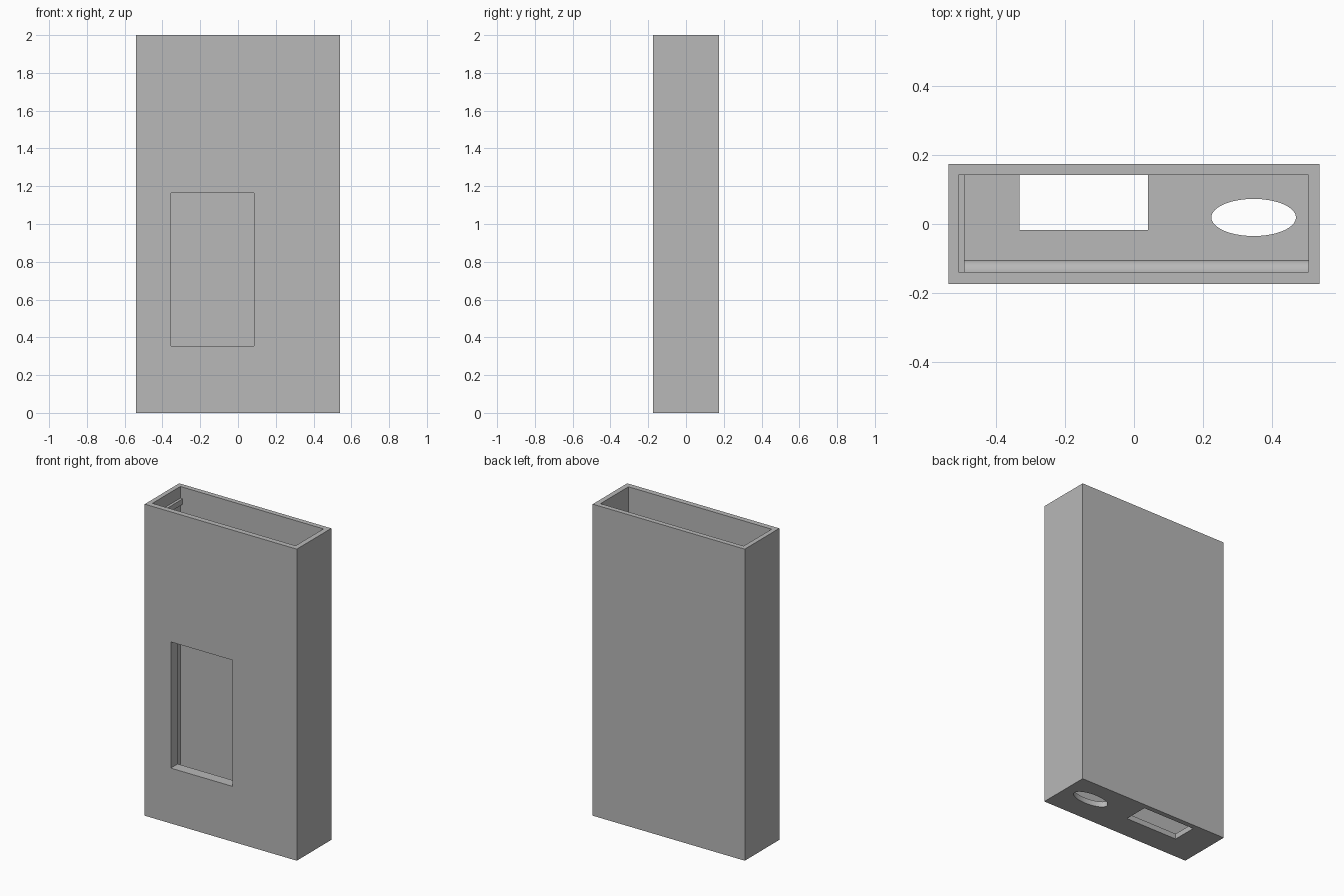
import bpy
import bmesh
from math import cos, sin, pi

old = bpy.data.objects.get("Cube")
if old:
    bpy.data.objects.remove(old, do_unlink=True)

grey = bpy.data.materials.new("plain grey")
grey.use_nodes = True
colour = (0.48, 0.48, 0.48, 1)
grey.diffuse_color = colour
grey.node_tree.nodes["Principled BSDF"].inputs["Base Color"].default_value = colour


def prism(name, outline, offset):
    """Close an outline of 3D points and extrude it along an offset."""
    bm = bmesh.new()
    face = bm.faces.new([bm.verts.new(p) for p in outline])
    ext = bmesh.ops.extrude_face_region(bm, geom=[face])
    verts = [v for v in ext["geom"] if isinstance(v, bmesh.types.BMVert)]
    bmesh.ops.translate(bm, verts=verts, vec=offset)
    bmesh.ops.recalc_face_normals(bm, faces=bm.faces[:])
    mesh = bpy.data.meshes.new(name)
    bm.to_mesh(mesh)
    bm.free()
    mesh.materials.append(grey)
    obj = bpy.data.objects.new(name, mesh)
    bpy.context.collection.objects.link(obj)
    return obj


def box(name, x, y, z):
    outline = [(x[0], y[0], z[0]), (x[1], y[0], z[0]),
               (x[1], y[1], z[0]), (x[0], y[1], z[0])]
    return prism(name, outline, (0, 0, z[1] - z[0]))


def cut(target, cutters):
    """Subtract each cutter and bake the result."""
    bpy.context.view_layer.objects.active = target
    for cutter in cutters:
        cutter.hide_render = True
        mod = target.modifiers.new("cut", "BOOLEAN")
        mod.operation = "DIFFERENCE"
        mod.solver = "EXACT"
        mod.object = cutter
        bpy.ops.object.modifier_apply(modifier=mod.name)


# Sizes shared by the parts
floor = 0.035
inner_x = (-0.51, 0.507)
inner_y = (-0.14, 0.143)

# Open-topped case
case = box("case", (-0.54, 0.54), (-0.175, 0.175), (0, 2))

# Front pad behind the window, with a rounded upper edge
wall, radius, shoulder = inner_y[0], 0.035, 1.25
profile = [(wall - 0.005, floor - 0.005), (wall + radius, floor - 0.005)]
profile += [(wall + radius * cos(a * pi / 16), shoulder + radius * sin(a * pi / 16))
            for a in range(9)]
profile.append((wall - 0.005, shoulder + radius))
pad = prism("front_pad", [(inner_x[0] - 0.005, y, z) for y, z in profile],
            (inner_x[1] - inner_x[0] + 0.01, 0, 0))

# Cutters: cavity, window, floor slot and oval floor hole
cavity = box("cavity_cutter", inner_x, inner_y, (floor, 2.1))
window = box("window_cutter", (-0.355, 0.085), (-0.3, 0), (0.355, 1.165))
slot = box("slot_cutter", (-0.333, 0.04), (-0.017, inner_y[1] - 0.0005), (-0.1, 0.1))
oval = prism("oval_cutter",
             [(0.348 + 0.123 * cos(a * pi / 32), 0.019 + 0.054 * sin(a * pi / 32), -0.1)
              for a in range(64)], (0, 0, 0.2))
cut(case, [cavity, window, slot, oval])
cut(pad, [window])
for cutter in (cavity, window, slot, oval):
    bpy.data.objects.remove(cutter, do_unlink=True)

# Thin rail across the inner side wall near the opening
rail = box("side_rail", (inner_x[0] - 0.005, -0.493),
           (inner_y[0] - 0.005, inner_y[1] + 0.005), (1.89, 1.925))

# Smooth the rounded surfaces only
for obj in (case, pad, rail):
    bpy.ops.object.select_all(action="DESELECT")
    obj.select_set(True)
    bpy.context.view_layer.objects.active = obj
    bpy.ops.object.shade_smooth_by_angle(angle=0.5)
